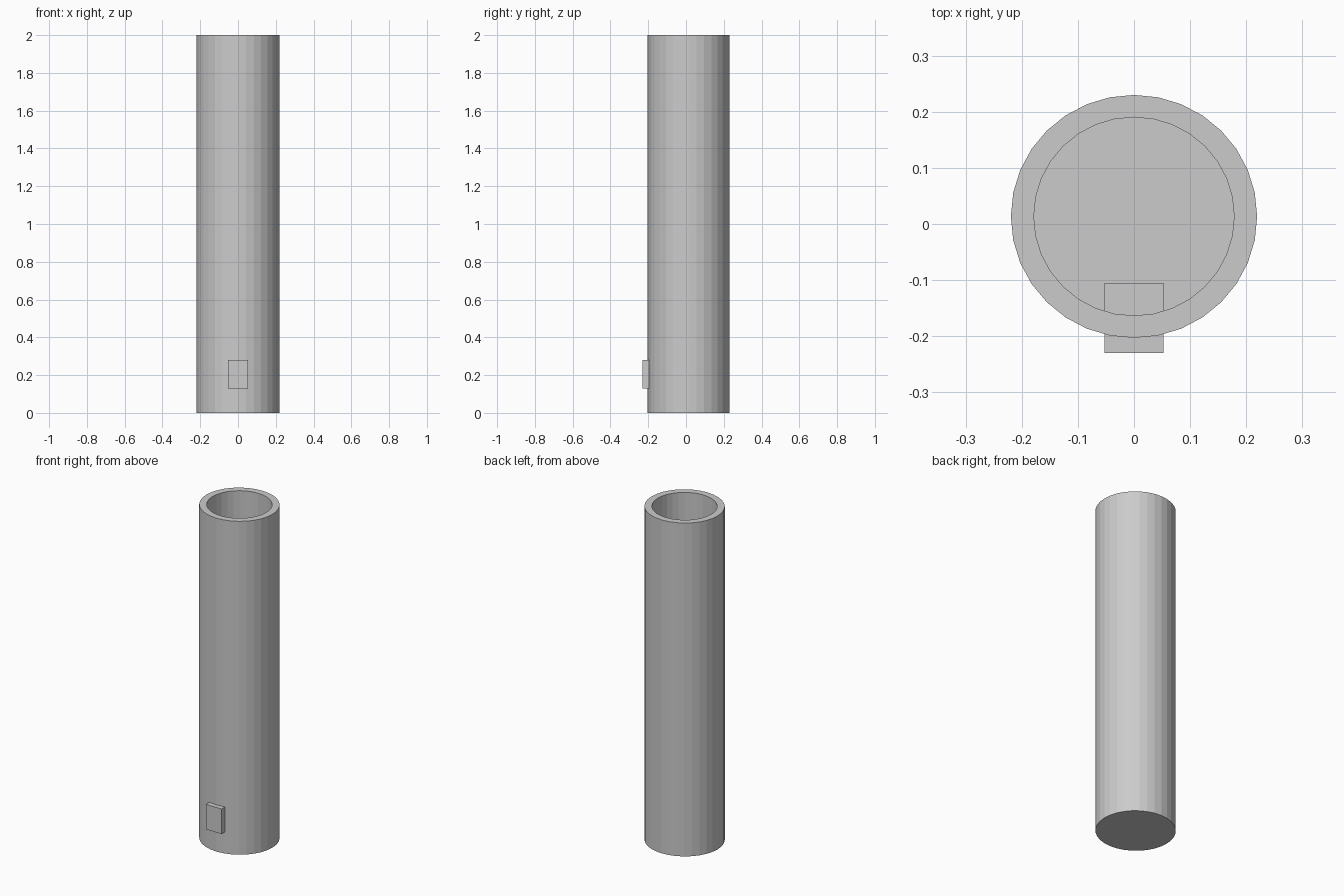
import bpy
import bmesh
from math import cos, sin, tau

if "Cube" in bpy.data.objects:
    bpy.data.objects.remove(bpy.data.objects["Cube"])

SIDES = 32
CENTRE_Y = 0.0135


def make_object(name, bm):
    bmesh.ops.recalc_face_normals(bm, faces=bm.faces)
    mesh = bpy.data.meshes.new(name)
    bm.to_mesh(mesh)
    bm.free()
    obj = bpy.data.objects.new(name, mesh)
    bpy.context.collection.objects.link(obj)
    return obj


def ring(bm, rx, ry, z):
    return [bm.verts.new((rx * sin(tau * i / SIDES),
                          CENTRE_Y + ry * cos(tau * i / SIDES), z))
            for i in range(SIDES)]


# Hollow tube with closed bottom: outer wall, rim, inner wall, floor
bm = bmesh.new()
rings = [ring(bm, *p) for p in ((0.2195, 0.2165, 0.0), (0.2195, 0.2165, 2.0),
                                (0.1785, 0.1768, 2.0), (0.1785, 0.1768, 0.04))]
for low, high in zip(rings, rings[1:]):
    for i in range(SIDES):
        j = (i + 1) % SIDES
        bm.faces.new((low[i], low[j], high[j], high[i]))
bm.faces.new(rings[0])
bm.faces.new(rings[-1])
make_object("tube", bm)

# Small block passing through the front wall
bm = bmesh.new()
bmesh.ops.create_cube(bm, size=1.0)
bmesh.ops.scale(bm, vec=(0.105, 0.125, 0.15), verts=bm.verts)
bmesh.ops.translate(bm, vec=(0.0, -0.1675, 0.205), verts=bm.verts)
make_object("front_block", bm)
